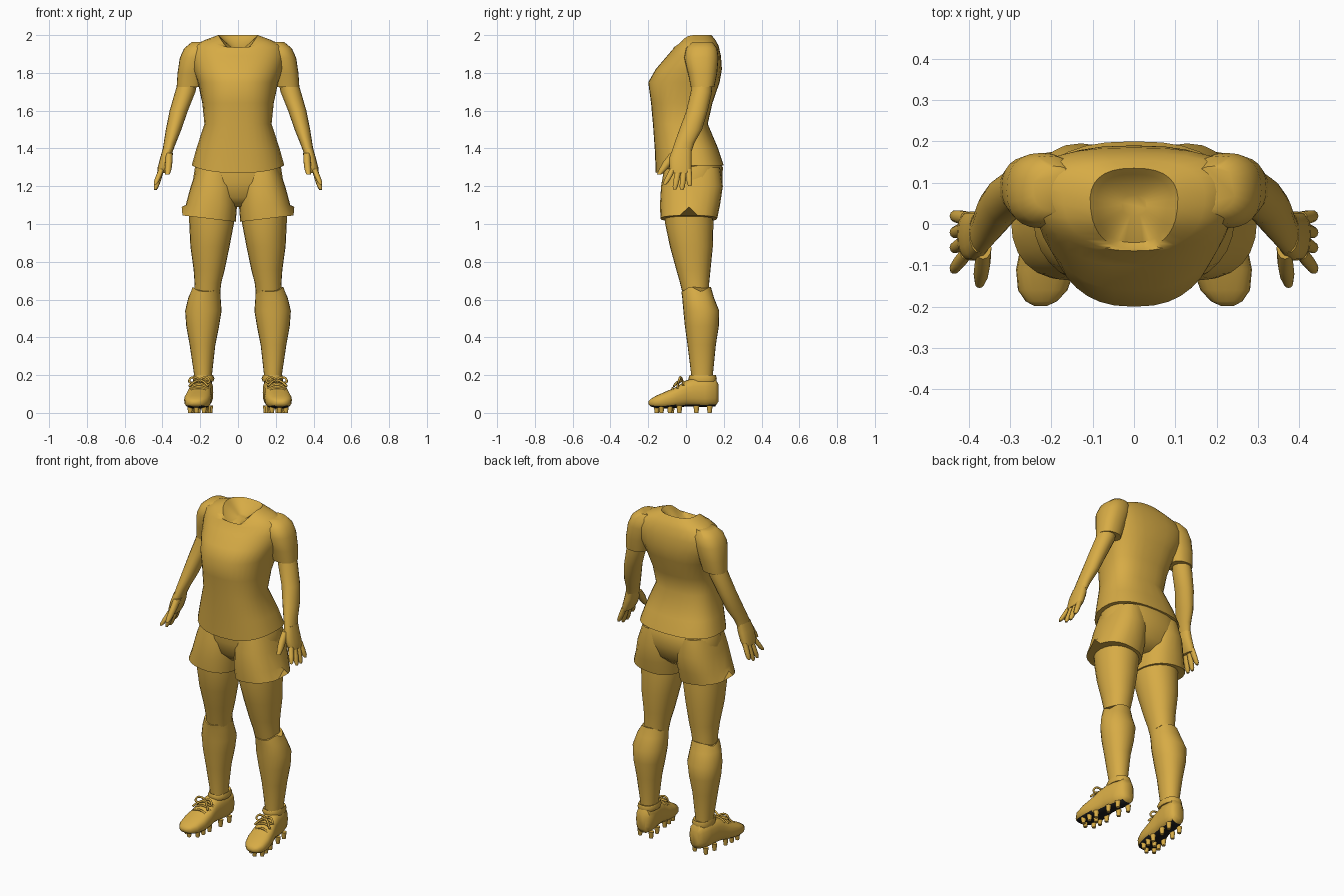
import bpy
import bmesh
from math import sin, cos, pi, radians
from mathutils import Vector, Matrix

if "Cube" in bpy.data.objects:
    bpy.data.objects.remove(bpy.data.objects["Cube"])


def material(name, rgb):
    mat = bpy.data.materials.new(name)
    mat.use_nodes = True
    mat.diffuse_color = (*rgb, 1)
    bsdf = mat.node_tree.nodes["Principled BSDF"]
    bsdf.inputs["Base Color"].default_value = (*rgb, 1)
    bsdf.inputs["Roughness"].default_value = 0.7
    return mat


GOLD = material("warm gold", (0.68, 0.41, 0.06))
DARK = material("sole black", (0.012, 0.012, 0.012))


def spow(value, power):
    return abs(value) ** power * (1 if value >= 0 else -1)


def angles(n):
    return [2 * pi * i / n for i in range(n)]


def flat_ring(cx, cy, z, rx, ry, taper=0, drop=0, n=24, power=0.85):
    """Horizontal section; taper narrows the front, drop lowers it."""
    ring = []
    for a in angles(n):
        c, s = spow(cos(a), power), spow(sin(a), power)
        ring.append(Vector((cx + rx * c * (1 + taper * s), cy + ry * s,
                            z - drop * max(0, -s) ** 2)))
    return ring


def upright_ring(cx, y, low, high, rx, n=20, power=0.75):
    """Vertical section across the foot."""
    mid, rz = (low + high) / 2, (high - low) / 2
    return [Vector((cx + rx * spow(cos(a), power), y,
                    mid + rz * spow(sin(a), power))) for a in angles(n)]


def finish(name, bm, mirrored):
    bmesh.ops.recalc_face_normals(bm, faces=bm.faces)
    mesh = bpy.data.meshes.new(name)
    bm.to_mesh(mesh)
    bm.free()
    mesh.materials.append(GOLD)
    mesh.shade_smooth()
    mesh.set_sharp_from_angle(angle=radians(50))
    obj = bpy.data.objects.new(name, mesh)
    bpy.context.collection.objects.link(obj)
    if mirrored:
        obj.modifiers.new("Mirror", "MIRROR")
    return obj


def skin(bm, rings):
    loops = [[bm.verts.new(p) for p in ring] for ring in rings]
    for lower, upper in zip(loops, loops[1:]):
        for i in range(len(lower)):
            j = (i + 1) % len(lower)
            bm.faces.new((lower[i], lower[j], upper[j], upper[i]))
    bm.faces.new(loops[0])
    bm.faces.new(loops[-1])


def loft(name, rings, mirrored=True):
    bm = bmesh.new()
    skin(bm, rings)
    return finish(name, bm, mirrored)


def spans(rows, **options):
    """Rows of z, x from, x to, y from, y to."""
    return [flat_ring((a + b) / 2, (c + d) / 2, z, (b - a) / 2, (d - c) / 2, **options)
            for z, a, b, c, d in rows]


# Shirt body with a V neck and sunken neck opening
shirt = []
for z, half, front, back, taper, drop in (
        (1.31, .245, -.16, .2, .04, .04),
        (1.4, .22, -.165, .17, .05, .01),
        (1.53, .178, -.175, .115, .05, 0),
        (1.64, .188, -.185, .14, .08, 0),
        (1.75, .208, -.2, .178, .15, 0),
        (1.82, .235, -.16, .19, .2, 0),
        (1.89, .25, -.1, .185, .2, 0),
        (1.945, .235, -.07, .172, .15, .02),
        (1.975, .17, -.065, .155, .1, .04),
        (2.0, .105, -.06, .135, .1, .08),
        (1.985, .09, -.045, .12, .1, .08),
        (1.93, .03, .02, .07, 0, 0)):
    shirt.append(flat_ring(0, (front + back) / 2, z, half, (back - front) / 2,
                           taper, drop, n=32, power=.8))
loft("shirt", shirt, False)

# Sleeves
loft("sleeves", spans((
    (1.725, .19, .325, .025, .15),
    (1.8, .17, .32, .01, .165),
    (1.88, .14, .308, -.01, .172),
    (1.93, .13, .285, .0, .165),
    (1.963, .14, .245, .03, .14))))

# Forearms
loft("arms", spans((
    (1.78, .21, .31, .04, .14),
    (1.7, .225, .333, .025, .138),
    (1.6, .265, .362, .002, .115),
    (1.5, .3, .382, -.035, .085),
    (1.43, .328, .393, -.06, .045),
    (1.385, .345, .4, -.075, .03)), n=16, power=1))

# Palms, fingers and thumbs
loft("palms", spans((
    (1.4, .345, .398, -.07, .03),
    (1.35, .35, .412, -.088, .03),
    (1.3, .368, .425, -.088, .03),
    (1.27, .385, .428, -.08, .025)), n=16))
fingers = bmesh.new()
for base, tip, end in ((-.07, -.112, 1.21), (-.04, -.06, 1.182),
                       (-.01, -.022, 1.18), (.014, .02, 1.2)):
    skin(fingers, [flat_ring(.405 + .033 * t, base + (tip - base) * t,
                             1.29 + (end - 1.29) * t, r, r * 1.1, n=10, power=1)
                   for t, r in ((0, .015), (.5, .015), (.85, .013), (1, .007))])
finish("fingers", fingers, True)
loft("thumbs", spans((
    (1.375, .345, .385, -.085, -.03),
    (1.33, .347, .385, -.12, -.065),
    (1.29, .352, .388, -.142, -.1),
    (1.262, .362, .385, -.155, -.13)), n=12, power=1))

# Shorts: hips, then two flared legs with a side notch
loft("shorts_hips", spans((
    (1.38, -.19, .19, -.12, .15),
    (1.3, -.228, .228, -.125, .195),
    (1.22, -.24, .24, -.12, .193),
    (1.14, -.23, .23, -.1, .165),
    (1.09, -.12, .12, -.05, .11))), False)
shorts = loft("shorts_legs", spans((
    (1.3, .03, .215, -.115, .18),
    (1.2, .006, .25, -.132, .195),
    (1.1, .005, .277, -.138, .18),
    (1.01, .012, .298, -.135, .165))))
for v in shorts.data.vertices:
    if v.co.z < 1.02:
        v.co.z += .12 * v.co.x + (.045 if v.co.x > .296 else 0)

# Bare thighs and knees
loft("thighs", spans((
    (1.14, .025, .26, -.115, .14),
    (1.0, .022, .258, -.11, .145),
    (.88, .045, .252, -.085, .142),
    (.76, .07, .235, -.052, .13),
    (.69, .088, .23, -.032, .123),
    (.6, .1, .23, -.01, .12)), power=.95))

# Socks with a slightly raised, wavy cuff
socks = loft("socks", spans((
    (.1, .14, .232, .03, .14),
    (.2, .138, .232, .028, .142),
    (.36, .12, .256, .008, .158),
    (.46, .1, .274, -.006, .174),
    (.54, .087, .28, -.014, .176),
    (.61, .092, .263, -.02, .148),
    (.655, .094, .243, -.025, .132)), power=.95))
for v in socks.data.vertices:
    if v.co.z > .65:
        v.co.z += .012 * sin(v.co.y * 60)


def foot_x(y):
    return .2 - .13 * y


# Shoes with dark soles
shoes = loft("shoes", [upright_ring(foot_x(y), y, low, high, half)
                       for y, low, high, half in (
    (.172, .06, .15, .025),
    (.155, .035, .182, .047),
    (.1, .03, .188, .056),
    (.04, .034, .184, .057),
    (0, .034, .172, .059),
    (-.05, .026, .138, .067),
    (-.11, .022, .112, .071),
    (-.16, .026, .09, .06),
    (-.187, .034, .074, .038),
    (-.198, .045, .062, .016))])
shoes.data.materials.append(DARK)
for face in shoes.data.polygons:
    if face.normal.z < -.75:
        face.material_index = 1

# Padded collar around each ankle
loft("shoe_collars", spans((
    (.165, .13, .238, .02, .158),
    (.183, .125, .24, .012, .163),
    (.2, .132, .235, .02, .158),
    (.195, .142, .226, .03, .145)), n=16))

# Studs under forefoot and heel
studs = bmesh.new()
spots = [(s * .037, y) for s in (-1, 1) for y in (-.13, -.085, -.035, .055, .125)]
for dx, y in spots + [(0, -.155), (0, -.075)]:
    bmesh.ops.create_cone(studs, cap_ends=True, segments=10, radius1=.011,
                          radius2=.016, depth=.04,
                          matrix=Matrix.Translation((foot_x(y) + dx, y, .02)))
finish("studs", studs, True)


def cord(name, points, side):
    curve = bpy.data.curves.new(name, "CURVE")
    curve.dimensions = "3D"
    curve.bevel_depth = .006
    curve.bevel_resolution = 1
    curve.resolution_u = 4
    curve.use_fill_caps = True
    spline = curve.splines.new("NURBS")
    spline.points.add(len(points) - 1)
    spline.use_endpoint_u = True
    for point, (x, y, z) in zip(spline.points, points):
        point.co = (side * (foot_x(y) + x), y, z, 1)
    curve.materials.append(GOLD)
    bpy.context.collection.objects.link(bpy.data.objects.new(name, curve))


# Laces: cross bars, bow loops and loose ends
for label, side in (("left", 1), ("right", -1)):
    for k in range(3):
        y, z = -.015 - .028 * k, .166 - .017 * k
        cord(f"{label}_lace_bar_{k + 1}",
             [(-.048, y, z - .02), (-.02, y, z + .008),
              (.02, y, z + .008), (.048, y, z - .02)], side)
    for s in (-1, 1):
        cord(f"{label}_bow_loop", [(0, -.02, .174), (s * .03, -.03, .2),
                                   (s * .065, -.035, .175), (s * .05, -.045, .15),
                                   (0, -.025, .17)], side)
        cord(f"{label}_lace_end", [(0, -.02, .174), (s * .025, -.045, .172),
                                   (s * .05, -.065, .14)], side)
